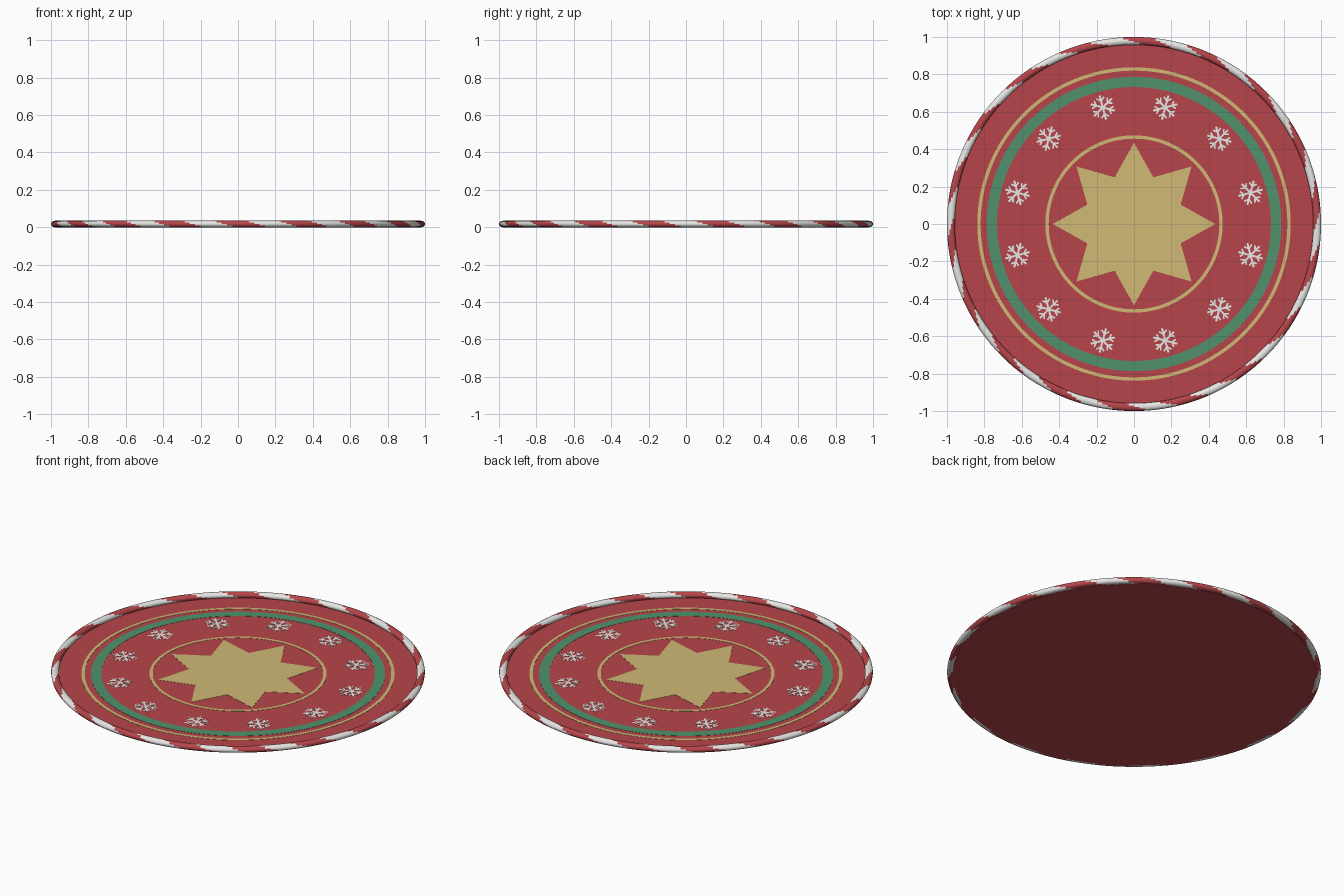
import bpy, bmesh
from math import pi, tau, sin, cos, radians
from mathutils import Matrix, Vector

cube = bpy.data.objects.get("Cube")
if cube:
    bpy.data.objects.remove(cube)

TOP = 0.006      # upper surface of the mat
PLATE = 0.0012   # thickness of the painted decoration


def material(name, rgb):
    m = bpy.data.materials.new(name)
    m.use_nodes = True
    m.diffuse_color = (*rgb, 1)
    m.node_tree.nodes["Principled BSDF"].inputs["Base Color"].default_value = (*rgb, 1)
    return m


RED = material("festive red", (0.47, 0.06, 0.07))
WHITE = material("snow white", (0.8, 0.8, 0.78))
GOLD = material("soft gold", (0.64, 0.49, 0.18))
GREEN = material("pine green", (0.08, 0.29, 0.15))


def finish(name, bm, *mats):
    bmesh.ops.recalc_face_normals(bm, faces=bm.faces)
    mesh = bpy.data.meshes.new(name)
    bm.to_mesh(mesh)
    bm.free()
    for m in mats:
        mesh.materials.append(m)
    ob = bpy.data.objects.new(name, mesh)
    bpy.context.collection.objects.link(ob)
    return ob


def polar(r, a, z=0.0):
    return Vector((r * cos(a), r * sin(a), z))


def prism(bm, points, z, height):
    """Closed plate with the given outline."""
    low = [bm.verts.new((p.x, p.y, z)) for p in points]
    high = [bm.verts.new((p.x, p.y, z + height)) for p in points]
    bm.faces.new(low)
    bm.faces.new(high)
    n = len(points)
    for i in range(n):
        j = (i + 1) % n
        bm.faces.new((low[i], low[j], high[j], high[i]))


def sweep(bm, profile, steps):
    """Revolve a closed (radius, z) profile around z; returns faces with their indices."""
    loops = [[bm.verts.new(polar(r, tau * i / steps, z)) for r, z in profile]
             for i in range(steps)]
    n = len(profile)
    made = []
    for i in range(steps):
        a, b = loops[i], loops[(i + 1) % steps]
        for j in range(n):
            k = (j + 1) % n
            made.append((bm.faces.new((a[j], b[j], b[k], a[k])), i, j))
    return made


def ring(name, inner, outer, mat):
    bm = bmesh.new()
    z = TOP + PLATE
    sweep(bm, [(inner, TOP), (outer, TOP), (outer, z), (inner, z)], 128)
    finish(name, bm, mat)


# Round mat
bm = bmesh.new()
prism(bm, [polar(0.97, tau * i / 128) for i in range(128)], 0, TOP)
finish("round_mat", bm, RED)

# Rim cord with red and white spiral stripes
bm = bmesh.new()
STEPS, SIDES, TURNS = 216, 16, 18
section = [(0.979 + 0.021 * cos(tau * j / SIDES), 0.0175 + 0.0175 * sin(tau * j / SIDES))
           for j in range(SIDES)]
for face, i, j in sweep(bm, section, STEPS):
    phase = (TURNS * i / STEPS + (j + 0.5) / SIDES + 0.25) % 1
    face.material_index = 1 if phase < 0.5 else 0
    face.smooth = True
finish("striped_rim_cord", bm, RED, WHITE)

# Concentric bands
ring("outer_gold_band", 0.82, 0.838, GOLD)
ring("green_band", 0.732, 0.787, GREEN)
ring("inner_gold_band", 0.456, 0.474, GOLD)

# Eight-pointed star
bm = bmesh.new()
prism(bm, [polar(0.27 if i % 2 else 0.435, tau * i / 16) for i in range(16)], TOP, PLATE)
finish("centre_star", bm, GOLD)


# Snowflakes
def bar(bm, start, end, width):
    side = (end - start).normalized().cross(Vector((0, 0, 1))) * width / 2
    prism(bm, [start - side, end - side, end + side, start + side], TOP, PLATE)


def snowflake(name, angle):
    bm = bmesh.new()
    for k in range(6):
        a = k * pi / 3
        bar(bm, Vector(), polar(0.067, a), 0.011)
        fork = polar(0.035, a)
        for turn in (-1, 1):
            bar(bm, fork, fork + polar(0.028, a + turn * radians(48)), 0.009)
    place = Matrix.Rotation(angle, 4, "Z") @ Matrix.Translation((0.645, 0, 0))
    bmesh.ops.transform(bm, matrix=place, verts=bm.verts)
    finish(name, bm, WHITE)


for n in range(12):
    snowflake(f"snowflake_{n + 1}", radians(15 + 30 * n))
